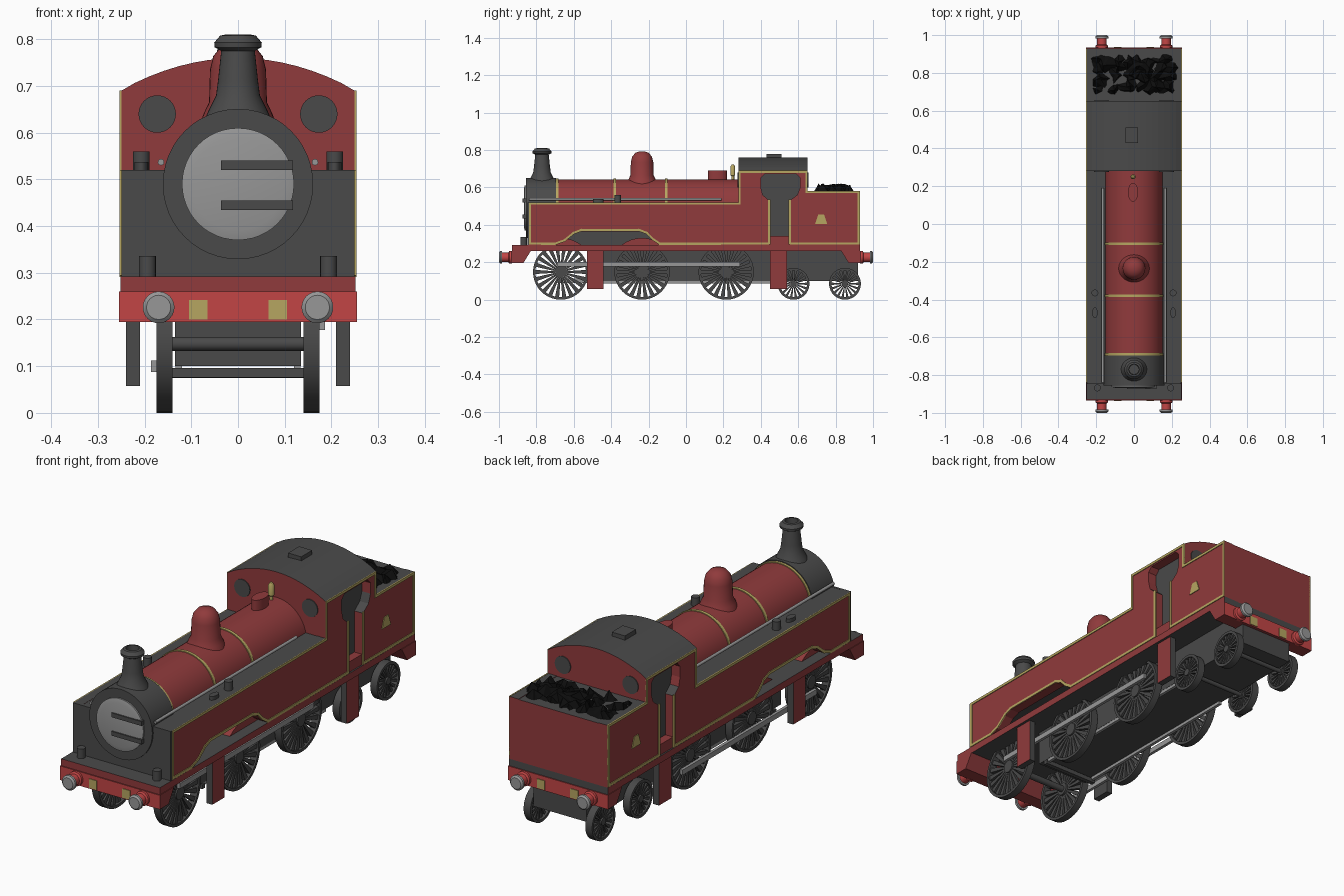
import bpy, bmesh, math, random
from mathutils import Vector

random.seed(4)
cube = bpy.data.objects.get("Cube")
if cube:
    bpy.data.objects.remove(cube, do_unlink=True)


def material(name, r, g, b):
    m = bpy.data.materials.new(name)
    m.use_nodes = True
    m.diffuse_color = (r, g, b, 1)
    m.node_tree.nodes["Principled BSDF"].inputs["Base Color"].default_value = (r, g, b, 1)
    return m


RED = material("body red", 0.28, 0.043, 0.045)
BRIGHT = material("beam red", 0.54, 0.06, 0.06)
DARK = material("dark grey", 0.068, 0.068, 0.068)
STEEL = material("steel grey", 0.31, 0.31, 0.31)
GOLD = material("lining gold", 0.47, 0.38, 0.12)
COAL = material("coal black", 0.004, 0.004, 0.004)
smooth_parts = []


def finish(name, bm, mats, rule=None, smooth=False):
    """Turn a bmesh into an object; rule maps a face normal to a material slot."""
    bmesh.ops.recalc_face_normals(bm, faces=bm.faces)
    if rule:
        for f in bm.faces:
            f.material_index = rule(f.normal)
    me = bpy.data.meshes.new(name)
    bm.to_mesh(me)
    bm.free()
    for m in mats if isinstance(mats, tuple) else (mats,):
        me.materials.append(m)
    ob = bpy.data.objects.new(name, me)
    bpy.context.scene.collection.objects.link(ob)
    if smooth:
        smooth_parts.append(ob)
    return ob


def add_prism(bm, pts, axis, a, b):
    """Extrude a 2D outline along an axis from a to b."""
    def place(p, h):
        return {"x": (h, p[0], p[1]), "y": (p[0], h, p[1]), "z": (p[0], p[1], h)}[axis]
    lo = [bm.verts.new(place(p, a)) for p in pts]
    hi = [bm.verts.new(place(p, b)) for p in pts]
    bm.faces.new(lo)
    bm.faces.new(hi)
    for i in range(len(pts)):
        j = (i + 1) % len(pts)
        bm.faces.new((lo[i], lo[j], hi[j], hi[i]))


def prism(name, pts, axis, a, b, mats, rule=None, smooth=False):
    bm = bmesh.new()
    add_prism(bm, pts, axis, a, b)
    return finish(name, bm, mats, rule, smooth)


def box(name, x, y, z, mats, rule=None):
    pts = [(x[0], y[0]), (x[1], y[0]), (x[1], y[1]), (x[0], y[1])]
    return prism(name, pts, "z", z[0], z[1], mats, rule)


def add_lathe(bm, prof, axis, c, n=32, ring=False):
    """Revolve (radius, height) points about an axis through c."""
    rows = []
    for r, h in prof:
        row = []
        for i in range(n):
            u, v = r * math.cos(math.tau * i / n), r * math.sin(math.tau * i / n)
            p = {"x": (h, u, v), "y": (u, h, v), "z": (u, v, h)}[axis]
            row.append(bm.verts.new(Vector(p) + Vector(c)))
        rows.append(row)
    for k in range(len(rows) if ring else len(rows) - 1):
        a, b = rows[k], rows[(k + 1) % len(rows)]
        for i in range(n):
            j = (i + 1) % n
            bm.faces.new((a[i], a[j], b[j], b[i]))
    if not ring:
        bm.faces.new(rows[0])
        bm.faces.new(rows[-1])


def lathe(name, prof, axis, c, mat, n=32, ring=False):
    bm = bmesh.new()
    add_lathe(bm, prof, axis, c, n, ring)
    return finish(name, bm, mat, smooth=True)


def rod(name, r, a, b, axis, c, mat, n=32):
    return lathe(name, [(r, a), (r, b)], axis, c, mat, n)


def span(s, a, b):
    return tuple(sorted((s * a, s * b)))


def wheel(name, s, y, r, spokes):
    bm = bmesh.new()
    x0, x1 = s * 0.14, s * 0.175
    add_lathe(bm, [(r, x0), (r, x1), (r - 0.013, x1), (r - 0.013, x0)], "x", (0, y, r), 40, True)
    add_lathe(bm, [(r * 0.2, x0), (r * 0.2, x1)], "x", (0, y, r), 20)
    for i in range(spokes):
        t = math.tau * i / spokes
        d, e = Vector((math.cos(t), math.sin(t))), Vector((-math.sin(t), math.cos(t)))
        c, win, wout = Vector((y, r)), r * 0.025, r * 0.075
        pts = [c + d * r * 0.15 - e * win, c + d * (r - 0.01) - e * wout,
               c + d * (r - 0.01) + e * wout, c + d * r * 0.15 + e * win]
        add_prism(bm, pts, "x", s * 0.15, s * 0.168)
    return finish(name, bm, DARK, smooth=True)


def top_dark(n):
    return 1 if n.z > 0.3 else 0


# Running plate, chassis and shaped buffer beams
box("running_plate", (-0.252, 0.252), (-0.93, 0.93), (0.26, 0.292), (RED, DARK),
    lambda n: 1 if abs(n.z) > 0.5 or n.y > 0.5 else 0)
box("chassis", (-0.135, 0.135), (-0.5, 0.92), (0.1, 0.27), DARK)
for s, end in ((-1, "front"), (1, "rear")):
    prism(end + "_beam", [(s * 0.935, 0.195), (s * 0.87, 0.195), (s * 0.83, 0.26), (s * 0.935, 0.26)],
          "x", -0.255, 0.255, (RED, BRIGHT), lambda n: 1 if abs(n.y) > 0.9 else 0)
    for t in (-1, 1):
        c = (t * 0.17, 0, 0.226)
        lathe(end + "_buffer_housing", [(0.033, s * 0.93), (0.033, s * 0.945), (0.025, s * 0.95),
              (0.025, s * 0.985)], "y", c, BRIGHT, 24)
        lathe(end + "_buffer_head", [(0.034, s * 0.983), (0.034, s * 0.993), (0.026, s)], "y", c, STEEL, 24)
        box(end + "_beam_plate", span(t, 0.065, 0.105), span(s, 0.93, 0.938), (0.2, 0.242), GOLD)

# Wheels, axles, rods, splashers and steps
drivers = (-0.67, -0.235, 0.215)
for y in drivers:
    rod("driving_axle", 0.015, -0.15, 0.15, "x", (0, y, 0.148), DARK, 16)
for y in (0.575, 0.85):
    rod("bogie_axle", 0.01, -0.15, 0.15, "x", (0, y, 0.085), DARK, 16)
box("brake_beam", (-0.14, 0.14), (-0.46, -0.44), (0.076, 0.096), DARK)
for s in (-1, 1):
    for y in drivers:
        wheel("driving_wheel", s, y, 0.148, 22)
    for y in (0.575, 0.85):
        wheel("bogie_wheel", s, y, 0.085, 18)
    zr = 0.19 if s > 0 else 0.1
    box("coupling_rod", span(s, 0.172, 0.186), (-0.69, 0.29), (zr - 0.012, zr + 0.012), STEEL)
    box("brake_rod", span(s, 0.12, 0.134), (-0.45, 0.45), (0.086, 0.1), STEEL)
    for y in drivers[:2]:
        arc = [(y + 0.18 * math.cos(a), 0.15 + 0.18 * math.sin(a))
               for a in (math.radians(45 + 9 * i) for i in range(11))]
        prism("splasher", arc, "x", s * 0.12, s * 0.2, RED)
    for y, top in ((-0.53, 0.262), (0.45, 0.262)):
        box("step_plate", span(s, 0.21, 0.24), (y, y + 0.09), (0.058, top), (DARK, RED),
            lambda n: 1 if n.x * s > 0.5 else 0)

# Side sheets: tank, cab and bunker in one outline, open for the doorway and wheel arch
arch = [(-0.14, 0.292), (-0.175, 0.315), (-0.21, 0.35), (-0.25, 0.365),
        (-0.56, 0.365), (-0.6, 0.35), (-0.65, 0.31), (-0.7, 0.292)]
door = [(0.555, 0.292), (0.555, 0.53), (0.595, 0.56), (0.61, 0.6), (0.61, 0.65), (0.59, 0.672),
        (0.42, 0.672), (0.4, 0.65), (0.4, 0.6), (0.41, 0.56), (0.445, 0.53), (0.445, 0.292)]
upper = [(-0.84, 0.292), (-0.84, 0.52), (0.28, 0.52), (0.28, 0.69), (0.65, 0.69),
         (0.65, 0.58), (0.93, 0.58), (0.93, 0.292)]
lining = ([(0.445, 0.53), (0.445, 0.3)] + [(y, z + 0.007) for y, z in arch]
          + [(-0.834, 0.3), (-0.834, 0.514), (0.286, 0.514), (0.286, 0.684), (0.644, 0.684),
             (0.644, 0.575), (0.924, 0.575), (0.924, 0.3), (0.555, 0.3), (0.555, 0.53)])
for s in (-1, 1):
    prism("side_sheet", upper + door + arch, "x", s * 0.205, s * 0.25, (RED, DARK), top_dark)
    box("cab_door", span(s, 0.2, 0.245), (0.44, 0.56), (0.28, 0.34), RED)
    bm = bmesh.new()
    for p, q in zip(lining, lining[1:]):
        p, q = Vector(p), Vector(q)
        d = (q - p).normalized() * 0.006
        e = Vector((-d.y, d.x))
        add_prism(bm, [p - d - e, q + d - e, q + d + e, p - d + e], "x", s * 0.248, s * 0.2535)
    finish("side_lining", bm, GOLD)
    prism("bunker_plate", [(0.69, 0.405), (0.755, 0.405), (0.738, 0.455), (0.707, 0.455)],
          "x", s * 0.248, s * 0.2535, GOLD)

# Inner tank, front plate, bunker and coal
box("tank_core", (-0.206, 0.206), (-0.84, 0.28), (0.37, 0.519), DARK)
box("boiler_cradle", (-0.13, 0.13), (-0.84, 0.28), (0.28, 0.38), DARK)
box("front_plate", (-0.25, 0.25), (-0.848, -0.838), (0.29, 0.52), DARK)
box("bunker", (-0.206, 0.206), (0.64, 0.93), (0.29, 0.578), (RED, DARK), top_dark)
bm = bmesh.new()
bmesh.ops.create_grid(bm, x_segments=18, y_segments=9, size=1)
for v in bm.verts:
    edge = max(abs(v.co.x), abs(v.co.y)) > 0.99
    jx, jy = random.uniform(-0.012, 0.012), random.uniform(-0.012, 0.012)
    v.co = (v.co.x * 0.23 + jx, 0.79 + v.co.y * 0.1 + jy,
            0.574 if edge else random.uniform(0.566, 0.622))
bmesh.ops.triangulate(bm, faces=bm.faces)
finish("coal", bm, COAL)

# Cab with curved roof and round windows
roof = [(x, 0.76 - 0.07 * (x / 0.253) ** 2) for x in (0.253 * (1 - i / 8) for i in range(17))]
prism("cab", [(-0.206, 0.29), (0.206, 0.29), (0.206, 0.688), (0.253, 0.688)] + roof[1:-1]
      + [(-0.253, 0.688), (-0.206, 0.688)], "y", 0.28, 0.65, (RED, DARK),
      lambda n: 0 if abs(n.y) > 0.9 else 1)
for s in (-1, 1):
    for y in (0.28, 0.65):
        rod("cab_window", 0.04, y - 0.004, y + 0.004, "y", (s * 0.173, 0, 0.64), DARK)
box("roof_vent", (-0.045, 0.022), (0.43, 0.51), (0.745, 0.778), DARK)

# Boiler, bands and smokebox with its door
axis = (0, 0, 0.49)
rod("boiler", 0.153, -0.7, 0.285, "y", axis, RED, 48)
for y in (-0.69, -0.38, -0.105):
    rod("boiler_band", 0.157, y - 0.007, y + 0.007, "y", axis, GOLD, 48)
rod("smokebox", 0.161, -0.855, -0.695, "y", axis, DARK, 48)
lathe("smokebox_door", [(0.12, -0.85), (0.12, -0.862), (0.1, -0.867)], "y", axis, STEEL, 48)
for z in (0.53, 0.445):
    box("door_hinge", (-0.036, 0.118), (-0.873, -0.855), (z - 0.01, z + 0.01), DARK)

# Chimney, dome, safety valve and whistle
lathe("chimney", [(0.075, 0.62), (0.062, 0.65), (0.047, 0.68), (0.043, 0.71), (0.036, 0.775),
                  (0.05, 0.783), (0.051, 0.793), (0.038, 0.808), (0.028, 0.81), (0.026, 0.77)],
      "z", (0, -0.77, 0), DARK)
lathe("dome", [(0.085, 0.61), (0.074, 0.64), (0.062, 0.665), (0.06, 0.735), (0.053, 0.764),
               (0.036, 0.785), (0.012, 0.793)], "z", (0, -0.235, 0), RED)
oval = [(-0.005 + 0.027 * math.cos(math.tau * i / 24), 0.168 + 0.05 * math.sin(math.tau * i / 24))
        for i in range(24)]
prism("safety_valve", oval, "z", 0.62, 0.69, RED, smooth=True)
lathe("whistle", [(0.008, 0.63), (0.008, 0.66), (0.013, 0.665), (0.013, 0.71), (0.006, 0.722)],
      "z", (-0.005, 0.25, 0), GOLD, 16)

# Tank-top fittings, handrails and front sand fillers
for s in (-1, 1):
    rod("handrail", 0.007, -0.84, 0.19, "y", (s * 0.165, 0, 0.537), STEEL, 12)
    rod("tank_filler", 0.018, 0.515, 0.56, "z", (s * 0.207, -0.365, 0), DARK, 20)
    cap = [(s * 0.207 + 0.015 * math.cos(math.tau * i / 20), -0.47 + 0.028 * math.sin(math.tau * i / 20))
           for i in range(20)]
    prism("tank_cap", cap, "z", 0.515, 0.537, DARK, smooth=True)
    rod("sand_filler", 0.018, 0.285, 0.336, "z", (s * 0.194, -0.868, 0), DARK, 20)

bpy.ops.object.select_all(action="DESELECT")
for ob in smooth_parts:
    ob.select_set(True)
bpy.context.view_layer.objects.active = smooth_parts[0]
bpy.ops.object.shade_smooth_by_angle(angle=math.radians(35))
